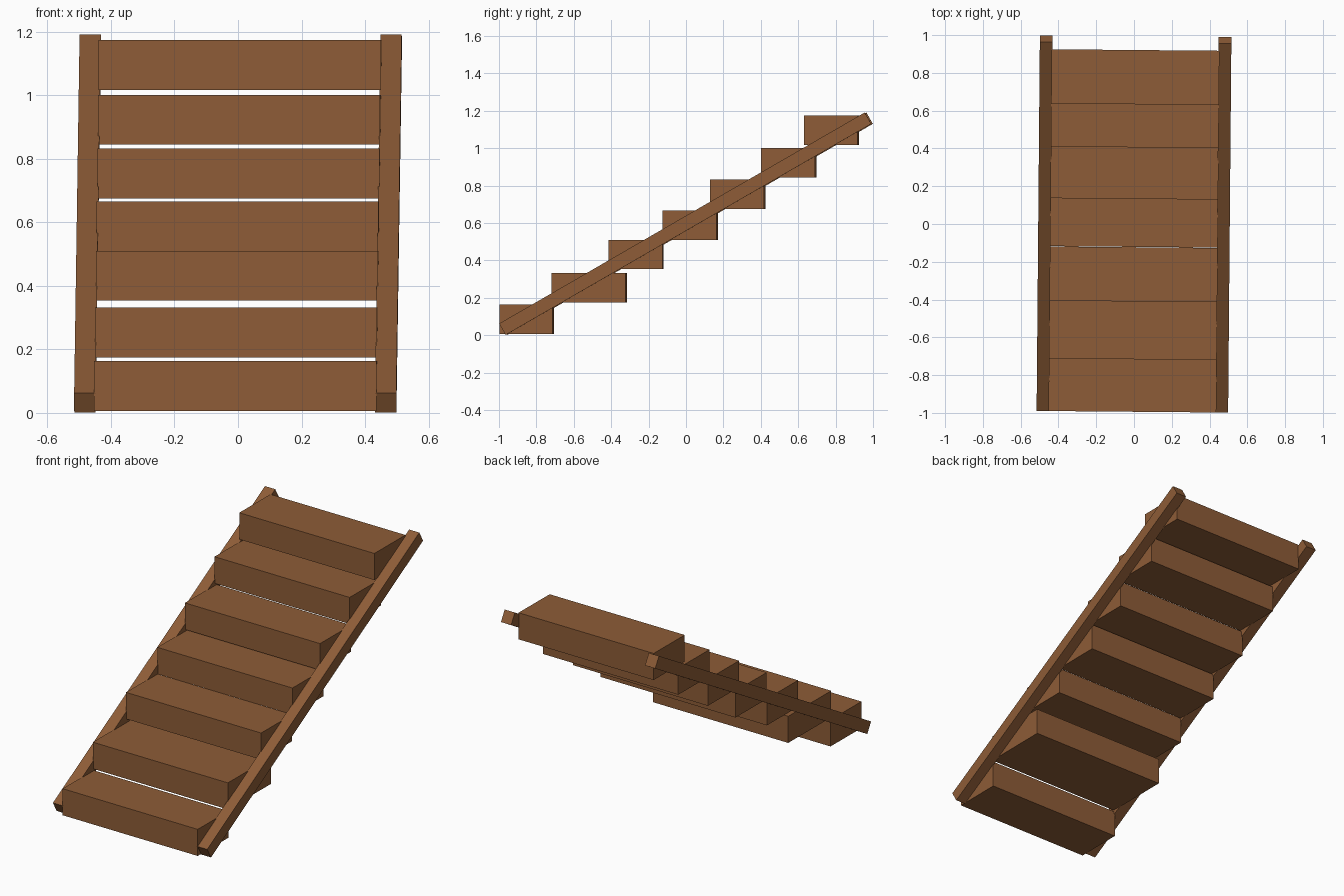
import bpy, math
from mathutils import Matrix, Vector

if "Cube" in bpy.data.objects:
    bpy.data.objects.remove(bpy.data.objects["Cube"])

wood = bpy.data.materials.new("brown wood")
wood.diffuse_color = (0.27, 0.108, 0.038, 1)
wood.use_nodes = True
wood.node_tree.nodes["Principled BSDF"].inputs["Base Color"].default_value = wood.diffuse_color

# the whole stair is turned slightly about z
TURN = Matrix.Rotation(math.radians(-0.5), 4, 'Z')


def box(name, centre, size, tilt=0.0):
    bpy.ops.mesh.primitive_cube_add(size=1)
    o = bpy.context.object
    o.name = name
    o.data.transform(TURN @ Matrix.Translation(Vector(centre))
                     @ Matrix.Rotation(tilt, 4, 'X')
                     @ Matrix.Diagonal((*size, 1)))
    o.data.materials.append(wood)
    return o


# side rails, sloping up towards the back
for side, sx in (("left", -1), ("right", 1)):
    box(side + "_rail", (sx * 0.4735, 0, 0.596), (0.067, 2.257, 0.07),
        math.radians(30))

# steps: front y, back y, bottom z
steps = [(-0.994, -0.709, 0.006), (-0.716, -0.319, 0.175),
         (-0.41, -0.123, 0.353), (-0.121, 0.167, 0.509),
         (0.133, 0.421, 0.675), (0.406, 0.694, 0.844),
         (0.634, 0.921, 1.017)]
for i, (y0, y1, z0) in enumerate(steps):
    box(f"step_{i + 1}", (0, (y0 + y1) / 2, z0 + 0.0785),
        (0.888, y1 - y0, 0.157))
